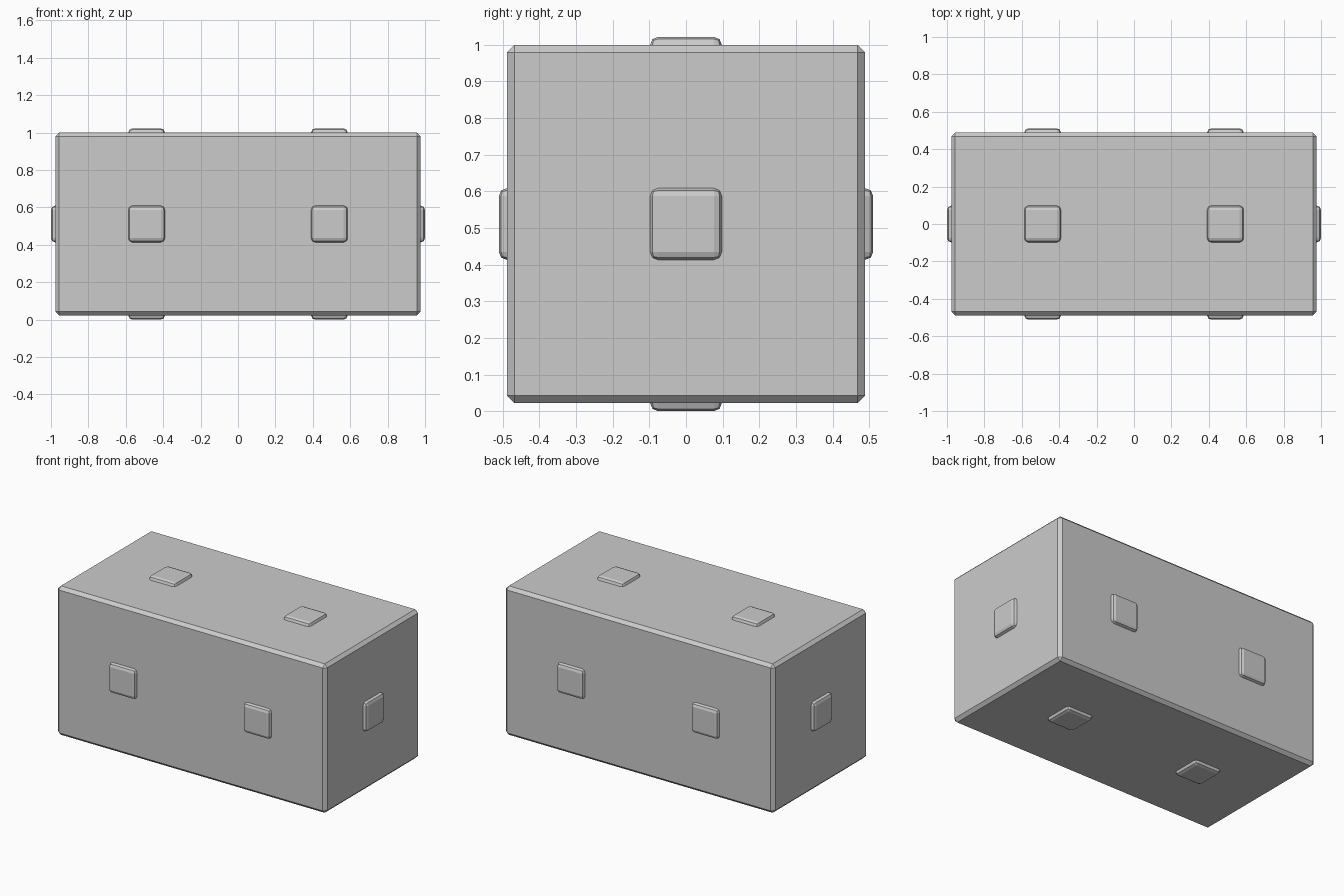
import bpy

if "Cube" in bpy.data.objects:
    bpy.data.objects.remove(bpy.data.objects["Cube"])

HALF = 0.4885      # half the block's height and depth
RISE = 0.0225      # how far the pads stand proud
STUD = 0.098       # half width of a pad
CZ = HALF + RISE   # height of the block's centre


def box(name, centre, size, bevel, segments):
    """Box with bevelled edges."""
    bpy.ops.mesh.primitive_cube_add(size=1, location=centre)
    ob = bpy.context.object
    ob.name = name
    ob.scale = size
    bpy.ops.object.transform_apply(location=False, rotation=False, scale=True)
    mod = ob.modifiers.new("edge_bevel", 'BEVEL')
    mod.width = bevel
    mod.segments = segments
    mod.limit_method = 'NONE'
    return ob


# Main block, two cubes long, with chamfered edges
box("block", (0, 0, CZ), (4 * HALF, 2 * HALF, 2 * HALF), 0.02, 1)


# Raised square pads, sunk halfway into the block
def pad(name, x, y, z, axis):
    size = [2 * STUD] * 3
    size[axis] = 4 * RISE
    box(name, (x, y, CZ + z), size, 0.022, 2)


inset = HALF - RISE
for s, end, side, level in ((-1, "left", "front", "bottom"), (1, "right", "back", "top")):
    pad(f"{end}_end_pad", s * (2 * HALF - RISE), 0, 0, 0)
    for x, half in ((-HALF, "left"), (HALF, "right")):
        pad(f"{side}_{half}_pad", x, s * inset, 0, 1)
        pad(f"{level}_{half}_pad", x, 0, s * inset, 2)
